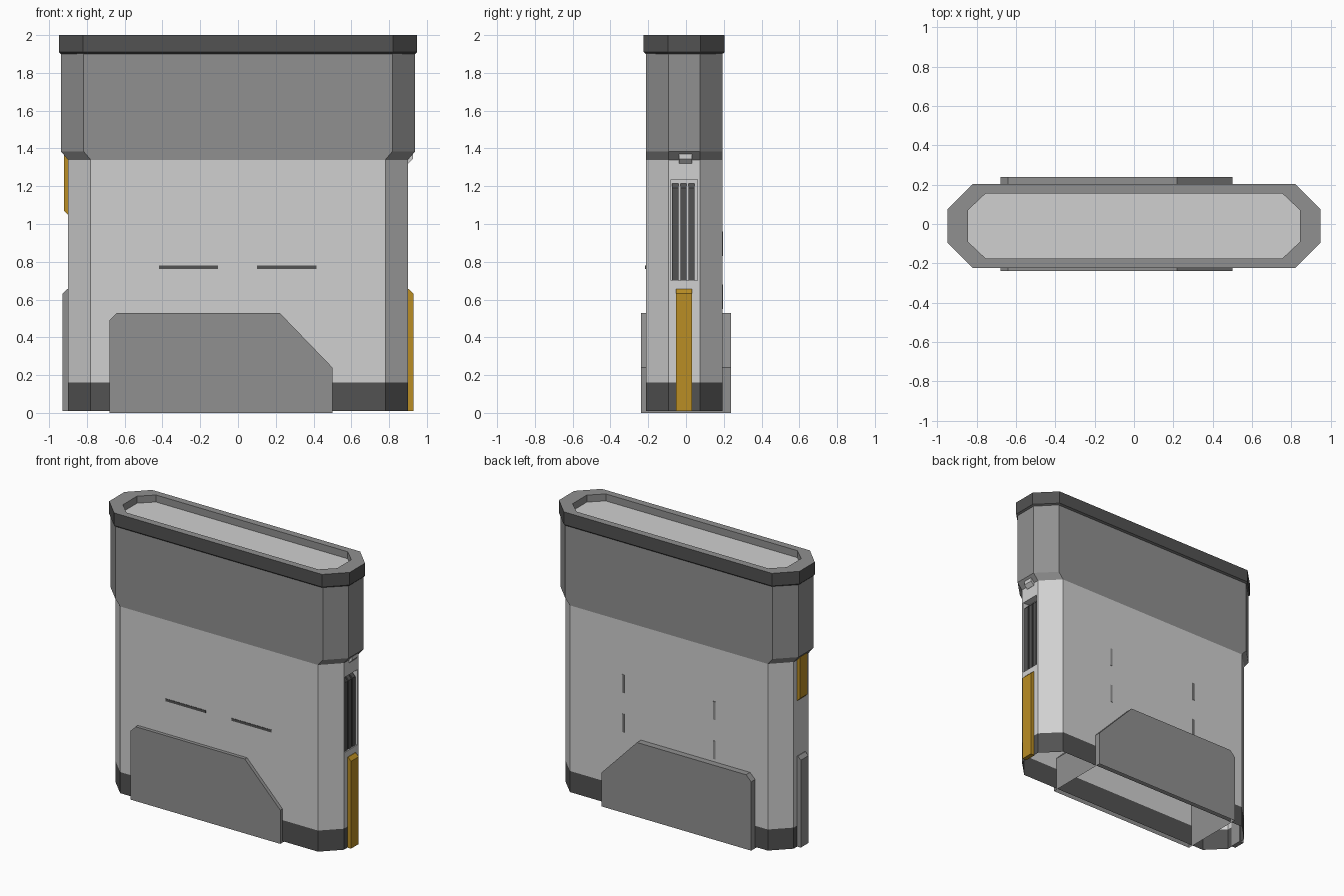
import bpy, bmesh
from mathutils import Vector

if "Cube" in bpy.data.objects:
    bpy.data.objects.remove(bpy.data.objects["Cube"])

YC = -0.01  # body is slightly forward of the plate centre


def mat(name, c):
    m = bpy.data.materials.new(name)
    m.diffuse_color = (*c, 1)
    m.use_nodes = True
    m.node_tree.nodes["Principled BSDF"].inputs["Base Color"].default_value = m.diffuse_color
    return m


LIGHT = mat("light_grey", (0.63, 0.63, 0.63))
MID = mat("mid_grey", (0.28, 0.28, 0.28))
DARK = mat("dark_grey", (0.085, 0.085, 0.085))
GOLD = mat("gold", (0.49, 0.27, 0.018))


def finish(bm, name, mats):
    me = bpy.data.meshes.new(name)
    bm.to_mesh(me)
    bm.free()
    for m in mats:
        me.materials.append(m)
    ob = bpy.data.objects.new(name, me)
    bpy.context.collection.objects.link(ob)
    return ob


def loft(rings, seg_mats):
    """Long octagon rings (half x, half y, flat x, flat y, z) joined by quads."""
    bm = bmesh.new()
    loops = []
    for hx, hy, fx, fy, z in rings:
        pts = [(hx, -fy), (hx, fy), (fx, hy), (-fx, hy),
               (-hx, fy), (-hx, -fy), (-fx, -hy), (fx, -hy)]
        loops.append([bm.verts.new((x, y + YC, z)) for x, y in pts])
    for a, b, mi in zip(loops, loops[1:], seg_mats):
        for i in range(8):
            j = (i + 1) % 8
            bm.faces.new((a[i], a[j], b[j], b[i])).material_index = mi
    return bm, loops


def prism(name, profile, y0, y1, m, open_bottom=False):
    """Extrude an x-z profile along y."""
    bm = bmesh.new()
    a = [bm.verts.new((x, y0, z)) for x, z in profile]
    b = [bm.verts.new((x, y1, z)) for x, z in profile]
    bm.faces.new(a)
    bm.faces.new(b)
    n = len(a)
    for i in range(n):
        j = (i + 1) % n
        bm.faces.new((a[i], a[j], b[j], b[i]))
    bmesh.ops.recalc_face_normals(bm, faces=bm.faces)
    if open_bottom:
        low = [f for f in bm.faces if all(v.co.z < 0.001 for v in f.verts)]
        bmesh.ops.delete(bm, geom=low, context='FACES_ONLY')
    return finish(bm, name, [m])


def rect(x0, x1, z0, z1):
    return [(x0, z0), (x1, z0), (x1, z1), (x0, z1)]


# Hollow body, open below: dark foot band, light middle, mid-grey upper part
bm, _ = loft([(0.90, 0.203, 0.78, 0.083, 0.01),
              (0.90, 0.203, 0.78, 0.083, 0.16),
              (0.90, 0.203, 0.78, 0.083, 1.34),
              (0.938, 0.203, 0.818, 0.083, 1.385),
              (0.938, 0.203, 0.818, 0.083, 1.905)], [1, 0, 2, 2])
# Vent recess in the right side
side = next(f for f in bm.faces if f.normal.x > 0.9 or
            (all(abs(v.co.x - 0.90) < 1e-4 for v in f.verts) and f.material_index == 0))
bm.normal_update()
side = next(f for f in bm.faces if f.normal.x > 0.99 and f.material_index == 0)
bmesh.ops.inset_individual(bm, faces=[side], thickness=0.01)
for v in side.verts:
    v.co.y = -0.08 if v.co.y < YC else 0.06
    v.co.z = 0.70 if v.co.z < 0.75 else 1.235
back = bmesh.ops.extrude_discrete_faces(bm, faces=[side])["faces"][0]
bmesh.ops.translate(bm, verts=back.verts, vec=Vector((-0.05, 0, 0)))
finish(bm, "body", [LIGHT, DARK, MID])

# Cap with dark sides, mid-grey rim and a recessed light floor
bm, loops = loft([(0.938, 0.203, 0.815, 0.083, 1.90),
                  (0.948, 0.214, 0.82, 0.086, 1.91),
                  (0.948, 0.214, 0.82, 0.086, 2.0),
                  (0.845, 0.165, 0.755, 0.08, 2.0),
                  (0.845, 0.165, 0.755, 0.08, 1.95)], [1, 1, 2, 2])
bm.faces.new(loops[-1]).material_index = 0
finish(bm, "cap", [LIGHT, DARK, MID])

# Lower block passing through the body, seen as a plate front and back
prism("lower_block", [(-0.68, 0), (0.50, 0), (0.50, 0.24), (0.22, 0.53),
                      (-0.64, 0.53), (-0.68, 0.49)], -0.238, 0.238, MID, True)

# Lower side strips: gold on the right, grey on the left
for name, s, m in (("right_strip", 1, GOLD), ("left_strip", -1, MID)):
    prism(name, [(s * 0.895, 0.01), (s * 0.928, 0.01), (s * 0.928, 0.632),
                 (s * 0.905, 0.655), (s * 0.895, 0.655)], -0.053, 0.033, m)

# Upper left gold strip and small right catch under the overhang
prism("upper_left_strip", [(-0.895, 1.05), (-0.902, 1.05), (-0.922, 1.07),
                           (-0.922, 1.37), (-0.895, 1.37)], -0.053, 0.033, GOLD)
prism("catch", [(0.895, 1.32), (0.902, 1.32), (0.926, 1.345), (0.926, 1.38),
                (0.895, 1.38)], -0.037, 0.033, LIGHT)

# Vent slats with tapered tops
for i in range(3):
    y = -0.057 + i * 0.043
    prism(f"vent_slat_{i + 1}", [(0.848, 0.70), (0.893, 0.70), (0.893, 1.19),
                                 (0.87, 1.215), (0.848, 1.215)],
          y - 0.016, y + 0.016, DARK)

# Painted slits: two horizontal in front, four vertical behind
for i, x in enumerate((-0.262, 0.258)):
    prism(f"front_slit_{i + 1}", rect(x - 0.157, x + 0.157, 0.762, 0.78),
          YC - 0.206, YC - 0.20, DARK)
for x in (-0.36, 0.36):
    for z in (0.615, 0.895):
        prism("back_slit", rect(x - 0.009, x + 0.009, z - 0.065, z + 0.065),
              YC + 0.20, YC + 0.206, MID)
